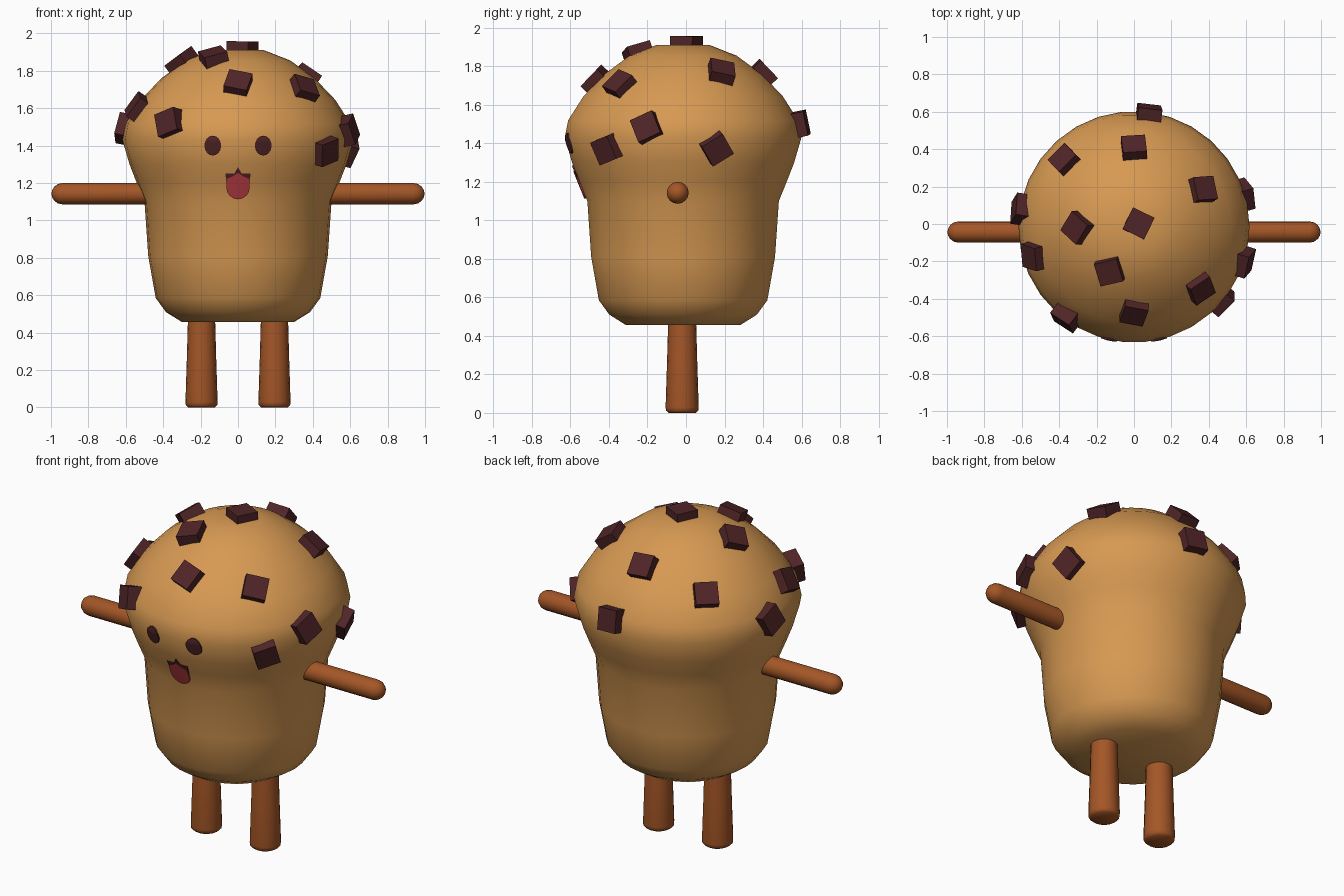
import bpy, bmesh, math
from mathutils import Vector, Matrix

if "Cube" in bpy.data.objects:
    bpy.data.objects.remove(bpy.data.objects["Cube"])


def material(name, rgb):
    m = bpy.data.materials.new(name)
    m.diffuse_color = (*rgb, 1)
    m.use_nodes = True
    m.node_tree.nodes["Principled BSDF"].inputs["Base Color"].default_value = m.diffuse_color
    return m


CAKE = material("golden cake", (0.68, 0.32, 0.085))
LIMB = material("cinnamon brown", (0.37, 0.093, 0.02))
CHIP = material("dark chocolate", (0.08, 0.018, 0.02))
TONGUE = material("tongue pink", (0.52, 0.05, 0.06))
CY = -0.015  # body axis offset in y


def finish(bm, name, mat, smooth=None):
    bmesh.ops.recalc_face_normals(bm, faces=bm.faces)
    me = bpy.data.meshes.new(name)
    bm.to_mesh(me)
    bm.free()
    me.materials.append(mat)
    ob = bpy.data.objects.new(name, me)
    bpy.context.collection.objects.link(ob)
    if smooth:
        bpy.ops.object.select_all(action='DESELECT')
        ob.select_set(True)
        bpy.context.view_layer.objects.active = ob
        bpy.ops.object.shade_smooth_by_angle(angle=math.radians(smooth))
    return ob


def lathe(name, profile, mat, matrix, sides, smooth):
    """Spin (radius, height) points around z and close both ends."""
    bm = bmesh.new()
    rings = [[bm.verts.new((r * math.cos(2 * math.pi * i / sides),
                            r * math.sin(2 * math.pi * i / sides), z))
              for i in range(sides)] for r, z in profile]
    for a, b in zip(rings, rings[1:]):
        for i in range(sides):
            j = (i + 1) % sides
            bm.faces.new((a[i], a[j], b[j], b[i]))
    bm.faces.new(rings[0])
    bm.faces.new(rings[-1])
    bm.transform(matrix)
    return finish(bm, name, mat, smooth)


# Muffin body: tapered base flaring into a domed top
BODY = [(0.30, 0.457), (0.385, 0.51), (0.44, 0.585), (0.48, 0.81), (0.50, 1.10),
        (0.545, 1.21), (0.58, 1.30), (0.618, 1.43), (0.60, 1.52), (0.52, 1.645),
        (0.41, 1.76), (0.28, 1.855), (0.14, 1.91), (0.03, 1.912)]
lathe("muffin_body", BODY, CAKE, Matrix.Translation((0, CY, 0)), 30, 60)

# Legs and arms, mirrored left and right
LEG = [(0.07, 0), (0.084, 0.012), (0.086, 0.03), (0.078, 0.28), (0.072, 0.50)]
ARM = [(0.057, 0.42), (0.057, 0.938)]
ARM += [(0.057 * math.cos(a), 0.938 + 0.059 * math.sin(a))
        for a in (math.radians(d) for d in (25, 50, 70, 85))]
for side, label in ((-1, "left"), (1, "right")):
    lathe(label + "_leg", LEG, LIMB, Matrix.Translation((0.195 * side, -0.02, 0)), 16, 50)
    lathe(label + "_arm", ARM, LIMB, Matrix.Translation((0, -0.043, 1.143))
          @ Matrix.Rotation(side * math.pi / 2, 4, 'Y'), 16, 50)


# Chocolate chips: x, y, z, twist about the surface normal
def on_profile(r, z):
    """Closest point on the body profile and its outward normal."""
    p, best = Vector((r, z)), None
    for a, b in zip(BODY, BODY[1:]):
        a, b = Vector(a), Vector(b)
        d = b - a
        q = a + d * max(0, min(1, (p - a).dot(d) / d.dot(d)))
        if best is None or (p - q).length < best[0]:
            best = ((p - q).length, q, Vector((d.y, -d.x)).normalized())
    return best[1], best[2]


CHIPS = [(0.02, 0.0, 1.93, 27), (-0.13, -0.25, 1.87, 44), (-0.30, -0.02, 1.85, 52),
         (0.0, -0.46, 1.72, -15), (0.35, -0.34, 1.70, -19), (-0.365, -0.50, 1.52, 20),
         (0.47, -0.41, 1.37, 17), (0.58, -0.20, 1.48, 25), (0.60, 0.16, 1.37, 33),
         (0.36, 0.18, 1.76, -20), (0.0, 0.40, 1.76, 5), (-0.37, 0.34, 1.67, -2),
         (0.08, 0.59, 1.50, 5), (-0.61, 0.08, 1.49, 25), (-0.53, -0.17, 1.60, -20)]
for n, (x, y, z, twist) in enumerate(CHIPS, 1):
    phi = math.atan2(y - CY, x)
    q, nor = on_profile(math.hypot(x, y - CY), z)
    radial = Vector((math.cos(phi), math.sin(phi), 0))
    out = radial * nor.x + Vector((0, 0, nor.y))
    east = Vector((-math.sin(phi), math.cos(phi), 0))
    frame = Matrix((east, out.cross(east), out)).transposed().to_4x4()
    pos = radial * q.x + Vector((0, CY, q.y))
    bm = bmesh.new()
    bmesh.ops.create_cube(bm, size=1, matrix=Matrix.Diagonal((0.128, 0.128, 0.09, 1)))
    bm.transform(Matrix.Translation(pos) @ frame @ Matrix.Rotation(math.radians(twist), 4, 'Z'))
    finish(bm, f"chocolate_chip_{n}", CHIP)


# Face plates that follow the curved front of the body
def front_y(x, z):
    for (r0, z0), (r1, z1) in zip(BODY, BODY[1:]):
        if z0 <= z <= z1:
            r = r0 + (r1 - r0) * (z - z0) / (z1 - z0)
            return CY - math.sqrt(r * r - x * x)


def plate(name, outline, mat, lift):
    bm = bmesh.new()
    n = len(outline)
    cx, cz = (sum(p[k] for p in outline) / n for k in (0, 1))
    rings = []
    for scale, height in ((1, -0.01), (1, lift), (0.66, lift), (0.33, lift)):
        ring = []
        for x, z in outline:
            x, z = cx + (x - cx) * scale, cz + (z - cz) * scale
            ring.append(bm.verts.new((x, front_y(x, z) - height, z)))
        rings.append(ring)
    for a, b in zip(rings, rings[1:]):
        for i in range(n):
            j = (i + 1) % n
            bm.faces.new((a[i], a[j], b[j], b[i]))
    mid = bm.verts.new((cx, front_y(cx, cz) - lift, cz))
    for i in range(n):
        bm.faces.new((rings[-1][i], rings[-1][(i + 1) % n], mid))
    finish(bm, name, mat, 40)


# Eyes
for side, label in ((-1, "left"), (1, "right")):
    plate(label + "_eye", [(0.135 * side + 0.045 * math.cos(a), 1.40 + 0.053 * math.sin(a))
                           for a in (i * math.pi / 8 for i in range(16))], CHIP, 0.006)

# Mouth and tongue
plate("mouth", [(-0.067, 1.25), (-0.06, 1.17), (0, 1.15), (0.06, 1.17), (0.067, 1.25),
                (0.02, 1.25), (0, 1.285), (-0.02, 1.25)], CHIP, 0.004)
plate("tongue", [(0.062 * math.cos(a), 1.175 + 0.062 * math.sin(a))
                 for a in (math.pi * (1 + i / 8) for i in range(9))]
      + [(0.06, 1.222), (0.03, 1.235), (0, 1.255), (-0.03, 1.235), (-0.06, 1.222)], TONGUE, 0.008)
